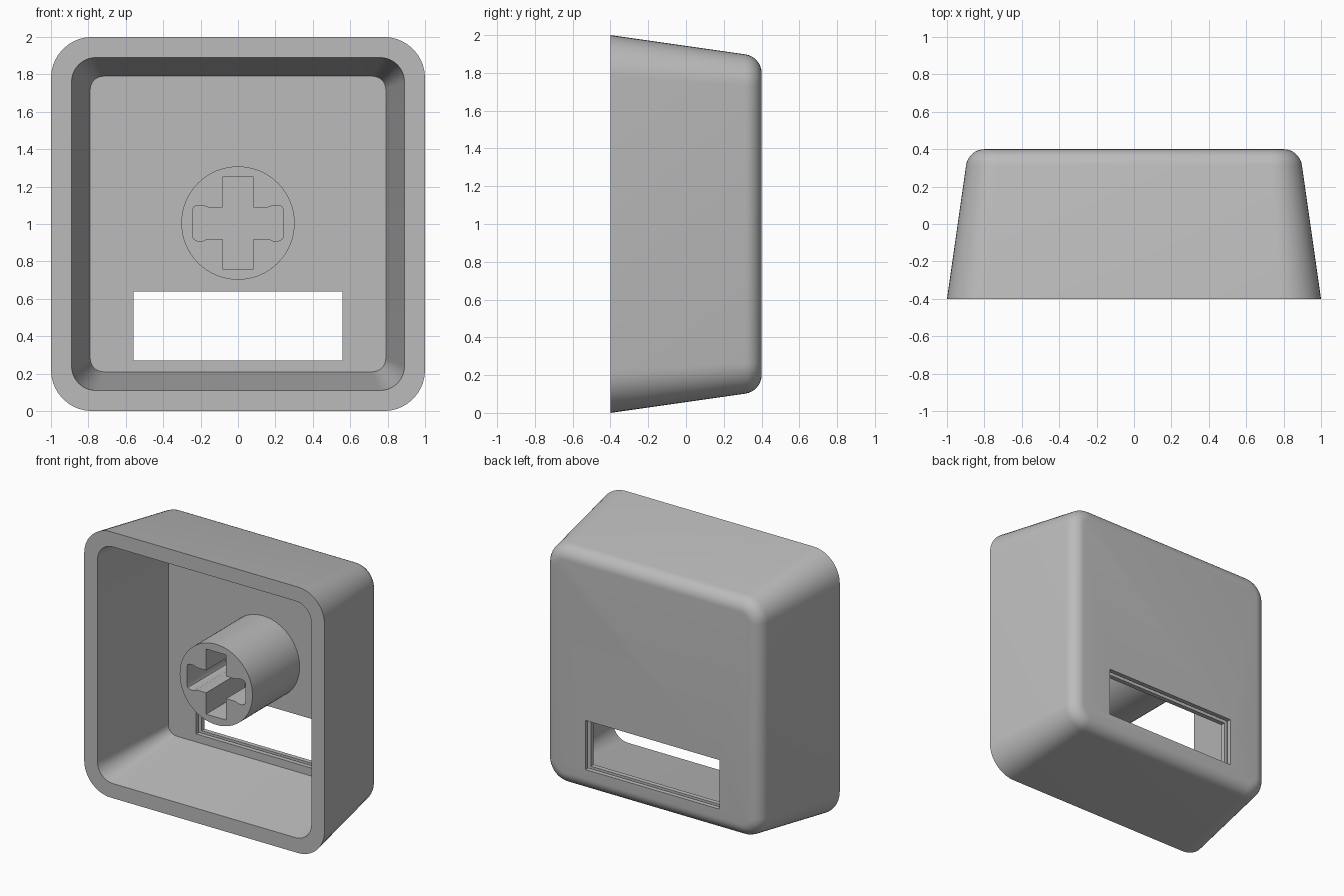
import bpy, bmesh, math

cube = bpy.data.objects.get("Cube")
if cube:
    bpy.data.objects.remove(cube, do_unlink=True)

MID = 1.0          # height of the shell centre
STEM_Z = 1.005     # height of the stem axis

grey = bpy.data.materials.new("light_grey_plastic")
grey.use_nodes = True
COLOUR = (0.5, 0.5, 0.5, 1)
grey.diffuse_color = COLOUR
grey.node_tree.nodes["Principled BSDF"].inputs["Base Color"].default_value = COLOUR


def rounded_square(half, radius, y, steps=10):
    """Points of a rounded square facing -y."""
    pts = []
    c = half - radius
    for k, (sx, sz) in enumerate([(1, 1), (-1, 1), (-1, -1), (1, -1)]):
        for i in range(steps + 1):
            a = math.pi / 2 * (k + i / steps)
            pts.append((sx * c + radius * math.cos(a), y,
                        MID + sz * c + radius * math.sin(a)))
    return pts


def loft(name, rings):
    """Skin a list of equal rings and cap both ends."""
    bm = bmesh.new()
    loops = [[bm.verts.new(p) for p in ring] for ring in rings]
    n = len(loops[0])
    for a, b in zip(loops, loops[1:]):
        for i in range(n):
            j = (i + 1) % n
            bm.faces.new((a[i], a[j], b[j], b[i]))
    bm.faces.new(loops[0])
    bm.faces.new(loops[-1])
    bmesh.ops.recalc_face_normals(bm, faces=bm.faces)
    mesh = bpy.data.meshes.new(name)
    bm.to_mesh(mesh)
    bm.free()
    obj = bpy.data.objects.new(name, mesh)
    bpy.context.collection.objects.link(obj)
    mesh.materials.append(grey)
    return obj


def prism(name, outline, y0, y1):
    """Extrude an x, z outline along y."""
    return loft(name, [[(x, y, z) for x, z in outline] for y in (y0, y1)])


def box(name, x, z0, z1, y0, y1):
    return prism(name, [(-x, z0), (x, z0), (x, z1), (-x, z1)], y0, y1)


def activate(obj):
    bpy.ops.object.select_all(action='DESELECT')
    obj.select_set(True)
    bpy.context.view_layer.objects.active = obj


def cut(obj, cutter):
    cutter.hide_render = True
    activate(obj)
    mod = obj.modifiers.new("cut", 'BOOLEAN')
    mod.operation = 'DIFFERENCE'
    mod.solver = 'EXACT'
    mod.object = cutter
    bpy.ops.object.modifier_apply(modifier=mod.name)
    bpy.data.objects.remove(cutter, do_unlink=True)


def smooth(obj):
    activate(obj)
    bpy.ops.object.shade_smooth_by_angle(angle=math.radians(30))


# Shell: tapered rounded box with a soft back edge
FILLET = 0.1
draft = math.atan(1 / 7)
rings = [rounded_square(1.0, 0.22, -0.4)]
for i in range(9):
    a = draft + (math.pi / 2 - draft) * i / 8
    inset = FILLET * (math.cos(draft) - math.cos(a))
    rings.append(rounded_square(0.898 - inset, 0.165 - inset,
                                0.3 + FILLET * math.sin(a)))
shell = loft("shell", rings)

# Hollow inside, continued past the rim along the same slope
cavity = loft("cavity_cutter", [rounded_square(0.904, 0.138, -0.5),
                                rounded_square(0.79, 0.07, 0.3)])
cut(shell, cavity)

# Window with a groove around the middle of its edge
cut(shell, box("window_cutter", 0.558, 0.27, 0.64, 0.2, 0.5))
cut(shell, box("groove_cutter", 0.583, 0.245, 0.665, 0.335, 0.365))
smooth(shell)

# Stem: round post with a cross socket that widens at its side ends
circle = [(0.303 * math.cos(math.tau * i / 64),
           STEM_Z + 0.303 * math.sin(math.tau * i / 64)) for i in range(64)]
stem = prism("stem", circle, -0.26, 0.32)

quarter = [(0.243, 0.07), (0.236, 0.087), (0.218, 0.095), (0.185, 0.095),
           (0.172, 0.088), (0.158, 0.084), (0.083, 0.084), (0.083, 0.245)]
right = [(x, -z) for x, z in reversed(quarter)] + quarter
cross = right + [(-x, -z) for x, z in right]
socket = prism("socket_cutter", [(x, STEM_Z + z) for x, z in cross], -0.4, 0.2)
cut(stem, socket)
smooth(stem)
